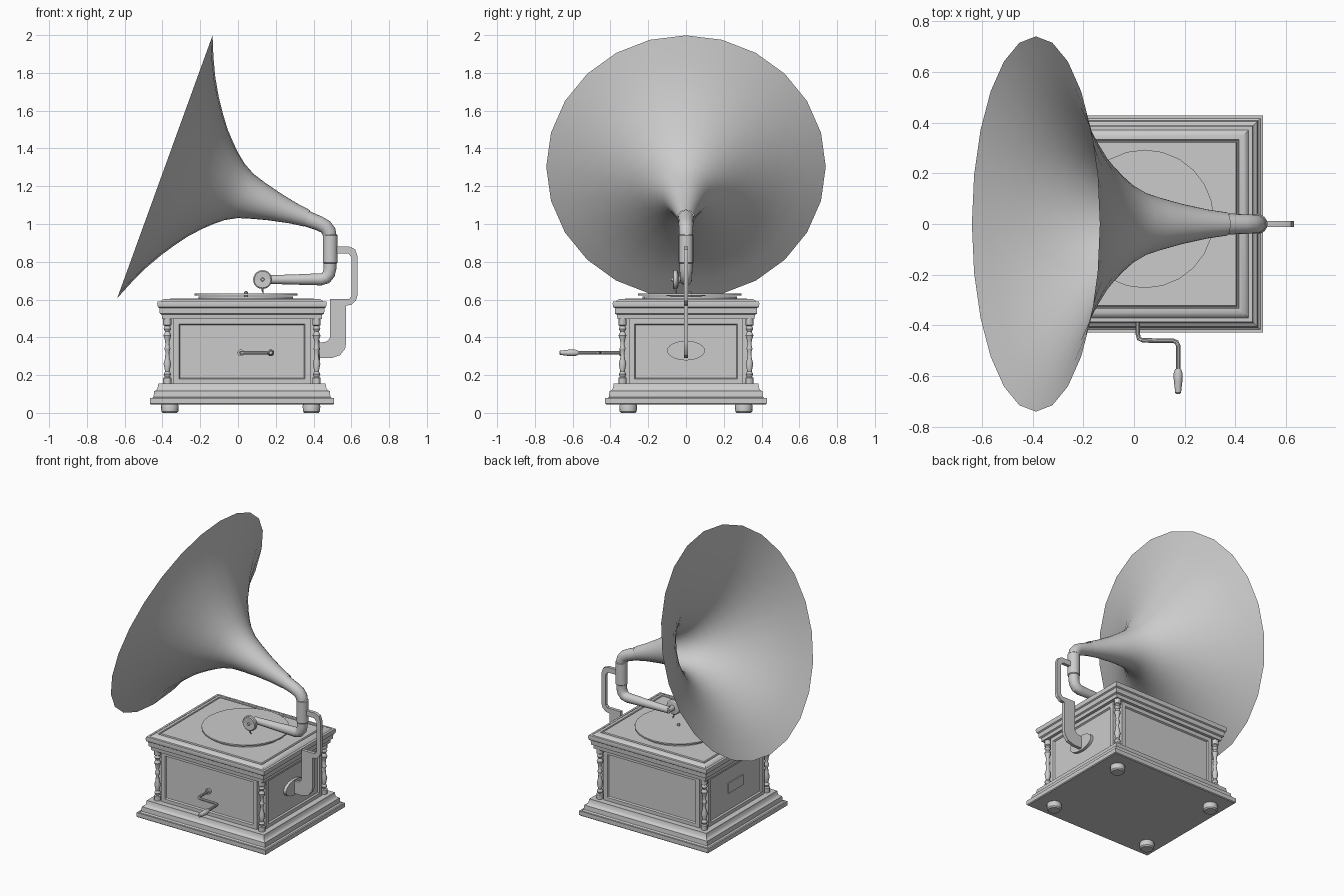
import bpy, bmesh
from math import cos, sin, pi
from mathutils import Vector

CX = 0.021  # centre of the cabinet


def finish(name, bm):
    bmesh.ops.recalc_face_normals(bm, faces=bm.faces)
    me = bpy.data.meshes.new(name)
    bm.to_mesh(me)
    bm.free()
    ob = bpy.data.objects.new(name, me)
    bpy.context.collection.objects.link(ob)
    return ob


def skin(name, rings, caps=True):
    """Bridge a list of equal-length point rings."""
    bm = bmesh.new()
    vs = [[bm.verts.new(p) for p in r] for r in rings]
    n = len(vs[0])
    for a, b in zip(vs, vs[1:]):
        for i in range(n):
            j = (i + 1) % n
            bm.faces.new((a[i], a[j], b[j], b[i]))
    if caps:
        bm.faces.new(vs[0])
        bm.faces.new(vs[-1])
    return finish(name, bm)


def sweep(name, pts, normal=(0, 1, 0), sides=16, caps=True):
    """Round section along a planar path of (x, y, z, radius)."""
    nrm = Vector(normal)
    pos = [Vector(p[:3]) for p in pts]
    rings = []
    for i, p in enumerate(pos):
        t = (pos[min(i + 1, len(pos) - 1)] - pos[max(i - 1, 0)]).normalized()
        u = t.cross(nrm)
        rings.append([p + pts[i][3] * (u * cos(2 * pi * k / sides) + nrm * sin(2 * pi * k / sides))
                      for k in range(sides)])
    return skin(name, rings, caps)


def lathe(name, x, y, prof, sides=16):
    return sweep(name, [(x, y, z, r) for z, r in prof], sides=sides)


def tiers(name, levels):
    """Rectangular moulding from (z, outward offset) levels."""
    return skin(name, [[(CX + sx * (.385 + d), sy * (.325 + d), z)
                        for sx, sy in ((-1, -1), (1, -1), (1, 1), (-1, 1))] for z, d in levels])


def plate(name, outline, depth, origin, axis):
    """Flat outline extruded along x or y, centred on origin."""
    rings = []
    for s in (-depth / 2, depth / 2):
        off = [(s, a, b) if axis == 'x' else (a, s, b) for a, b in outline]
        rings.append([Vector(origin) + Vector(o) for o in off])
    return skin(name, rings)


# Cabinet mouldings
tiers("base_moulding", [(.045, .098), (.05, .103), (.078, .103), (.078, .092), (.085, .083), (.115, .08),
                        (.12, .07), (.13, .062), (.155, .058), (.155, .03)])
tiers("cornice_and_lid", [(.497, .02), (.497, .038), (.52, .04), (.525, .05), (.555, .052), (.56, .06),
                          (.578, .064), (.59, .061), (.59, .045), (.596, .04), (.604, .025), (.604, .008),
                          (.598, .005), (.598, .0), (.606, -.004)])

# Cabinet body with notched corners and sunk panels
a, b, c, d = .362, .343, .403, .302
quarter = [(a, -b), (a, -d), (c, -d)]
plus = quarter + [(x, -y) for x, y in reversed(quarter)]
plus += [(-x, -y) for x, y in plus]
body = skin("cabinet_body", [[(CX + x, y, z) for x, y in plus] for z in (.15, .5)])
bm = bmesh.new()
bm.from_mesh(body.data)
panels = [f for f in bm.faces if len(f.verts) == 4 and f.calc_area() > .1]
bmesh.ops.inset_individual(bm, faces=panels, thickness=.04)
bmesh.ops.inset_individual(bm, faces=panels, thickness=.008, depth=-.01)
bm.to_mesh(body.data)
bm.free()

# Turned corner columns and feet
column = [(.15, .022), (.185, .022), (.19, .014), (.205, .02), (.22, .012), (.26, .02), (.29, .012),
          (.32, .01), (.34, .016), (.36, .01), (.385, .013), (.41, .021), (.43, .012), (.445, .02),
          (.46, .014), (.465, .022), (.5, .022)]
foot = [(0, .038), (.008, .045), (.036, .047), (.05, .042)]
for sx in (-1, 1):
    for sy in (-1, 1):
        lathe("corner_column", CX + sx * .395, sy * .336, column, 12)
        lathe("foot", CX - .007 + sx * .375, sy * .306, foot)

# Turntable, record and spindle
lathe("turntable", .042, .02, [(.6, .25), (.615, .25)], 24)
lathe("record", .042, .02, [(.622, .273), (.631, .273)], 24)
lathe("spindle", .042, .02, [(.6, .01), (.64, .01), (.645, .005)], 8)

# Flared horn, a tilted surface of revolution
horn = [(0, .74), (.045, .63), (.09, .535), (.14, .448), (.192, .37), (.245, .299), (.3, .24), (.345, .197),
        (.393, .158), (.455, .124), (.53, .101), (.614, .079), (.72, .057), (.8, .046)]
sweep("horn", [(-.387 + .94 * t, 0, 1.303 - .341 * t, r) for t, r in horn], sides=24, caps=False)

# Elbow, sleeve and tone arm
sweep("horn_elbow", [(.355, 0, 1.032, .043), (.385, 0, 1.02, .041), (.43, 0, 1.003, .039), (.462, 0, .986, .038),
                     (.481, 0, .962, .037), (.487, 0, .93, .036), (.487, 0, .8, .036)])
lathe("arm_sleeve", .488, 0, [(.79, .034), (.795, .039), (.94, .039), (.945, .034)])
sweep("tone_arm", [(.487, 0, .83, .034), (.487, 0, .765, .034), (.481, 0, .735, .033), (.465, 0, .715, .033),
                   (.44, 0, .707, .032), (.3, 0, .706, .027), (.17, 0, .706, .023), (.125, 0, .706, .022)])

# Sound box with needle
sweep("sound_box", [(.13, .015, .706, .018), (.13, -.038, .706, .018), (.13, -.042, .706, .043),
                    (.13, -.048, .706, .05), (.13, -.065, .706, .05), (.13, -.07, .706, .044),
                    (.13, -.066, .706, .04), (.13, -.067, .706, .01), (.13, -.08, .706, .008)],
      (1, 0, 0), 20)
sweep("needle", [(.13, -.058, .67, .008), (.13, -.055, .65, .006), (.134, -.05, .632, .002)], sides=8)

# Rear support bracket
half = [(.41, .29), (.493, .29), (.54, .305), (.567, .34), (.573, .375), (.573, .568), (.6, .572), (.625, .595),
        (.632, .622), (.632, .83), (.62, .866), (.59, .88), (.515, .88), (.515, .845), (.583, .845), (.6, .825),
        (.6, .617), (.588, .602), (.488, .602), (.488, .4), (.472, .378), (.41, .368)]
plate("horn_bracket", half, .022, (0, 0, 0), 'y')
oval = [(.1 * cos(k * pi / 12), .052 * sin(k * pi / 12)) for k in range(24)]
plate("bracket_plate", oval, .025, (CX + .4, 0, .33), 'x')

# Small plate on the left side
plate("side_plate", [(-.08, -.035), (.08, -.035), (.08, .035), (-.08, .035)], .014, (CX - .393, 0, .335), 'x')

# Winding crank with handle
Z = .318
sweep("crank_boss", [(.015, -.32, Z, .018), (.015, -.352, Z, .018)], (0, 0, 1), 12)
sweep("crank", [(.015, -.33, Z, .009), (.015, -.435, Z, .009), (.02, -.452, Z, .009), (.035, -.459, Z, .009),
                (.155, -.461, Z, .009), (.168, -.466, Z, .009), (.174, -.48, Z, .009), (.174, -.58, Z, .009)],
      (0, 0, 1), 10)
sweep("crank_handle", [(.174, -.572, Z, .012), (.174, -.59, Z, .018), (.174, -.62, Z, .017), (.174, -.65, Z, .013),
                       (.174, -.665, Z, .012), (.174, -.67, Z, .008)], (0, 0, 1), 12)

# Smooth shading with crisp edges
for ob in bpy.data.objects:
    ob.select_set(True)
bpy.context.view_layer.objects.active = body
bpy.ops.object.shade_smooth_by_angle()
